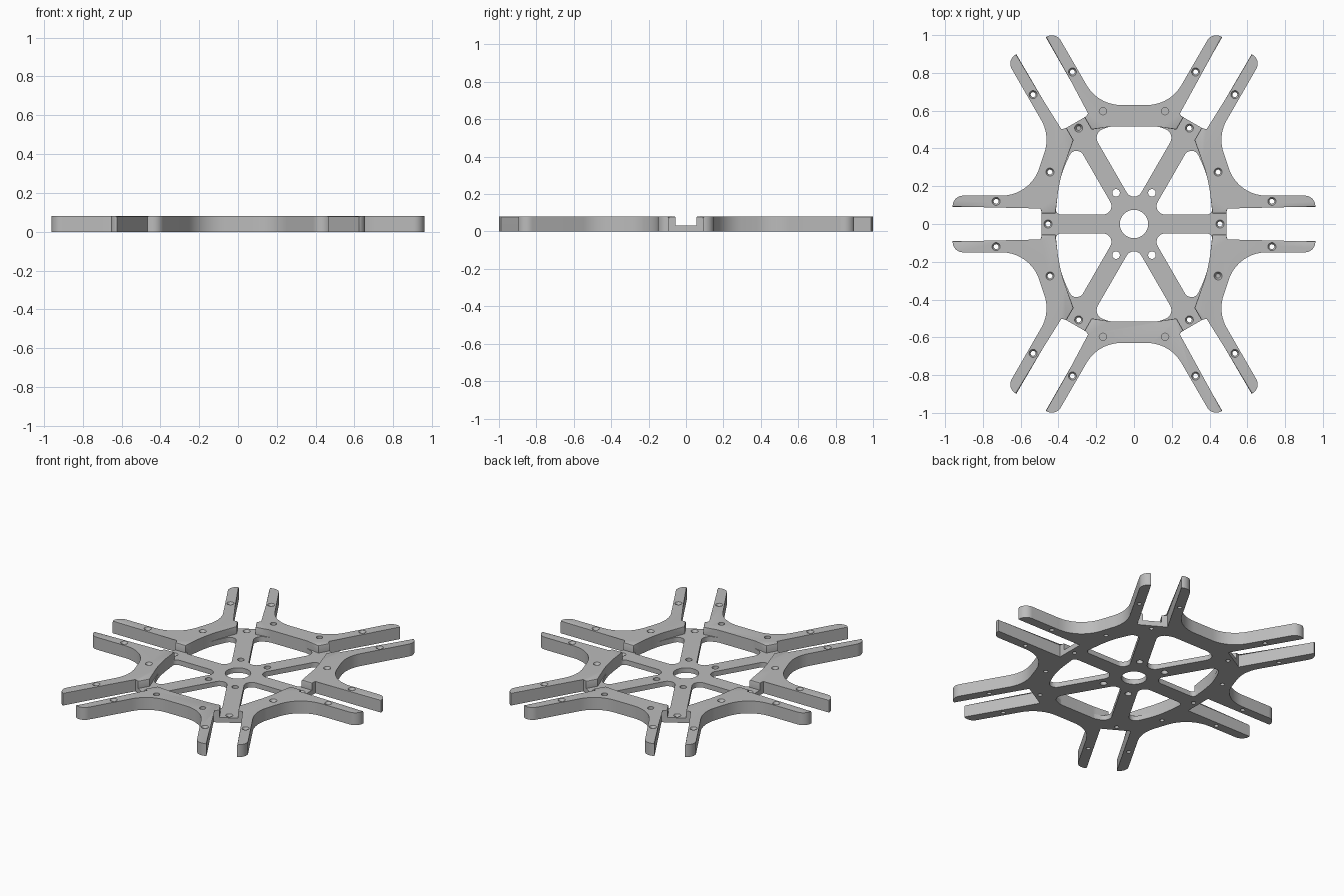
import bpy, bmesh, math
from mathutils import Vector, Matrix

if "Cube" in bpy.data.objects:
    bpy.data.objects.remove(bpy.data.objects["Cube"])

TOP, FLOOR = 0.08, 0.032            # full height, spoke height
PAD, REACH = 0.075, 0.47            # pad depth, arm length
R_SIDE, R_DIAG = 0.49, 0.62         # pad ends of the side and diagonal spokes

grey = bpy.data.materials.new("light_grey")
grey.use_nodes = True
grey.diffuse_color = (0.5, 0.5, 0.5, 1)
grey.node_tree.nodes["Principled BSDF"].inputs["Base Color"].default_value = (0.5, 0.5, 0.5, 1)


def spoke(deg, along, off):
    """Point given by distance along a spoke and offset to its left."""
    a = math.radians(deg)
    return Vector((along * math.cos(a) - off * math.sin(a),
                   along * math.sin(a) + off * math.cos(a)))


def fillet(corners, segs=10):
    """Round a closed polygon of (point, radius) corners."""
    out = []
    n = len(corners)
    for i, (p, r) in enumerate(corners):
        p = Vector(p)
        if r == 0:
            out.append(p)
            continue
        u = (Vector(corners[i - 1][0]) - p).normalized()
        v = (Vector(corners[(i + 1) % n][0]) - p).normalized()
        half = u.angle(v) / 2
        a = p + u * r / math.tan(half)
        c = p + (u + v).normalized() * r / math.sin(half)
        turn = math.pi - 2 * half
        if u.x * v.y - u.y * v.x > 0:
            turn = -turn
        for k in range(segs + 1):
            out.append(c + Matrix.Rotation(turn * k / segs, 2) @ (a - c))
    return out


def prism(bm, pts, z0, z1, bevel=0):
    """Extrude an outline, with an optional rounded edge round the top."""
    low = [bm.verts.new((p.x, p.y, z0)) for p in pts]
    high = [bm.verts.new((p.x, p.y, z1)) for p in pts]
    bm.faces.new(low[::-1])
    cap = bm.faces.new(high)
    for i in range(len(pts)):
        bm.faces.new((low[i - 1], low[i], high[i], high[i - 1]))
    if bevel:
        bmesh.ops.bevel(bm, geom=list(cap.edges), offset=bevel, segments=2,
                        profile=0.5, affect='EDGES')


def cone(bm, p, r0, r1, z0, z1, segs=24):
    bmesh.ops.create_cone(bm, cap_ends=True, segments=segs, radius1=r0, radius2=r1, depth=z1 - z0,
                          matrix=Matrix.Translation((p[0], p[1], (z0 + z1) / 2)))


def make(name, bm):
    bmesh.ops.recalc_face_normals(bm, faces=bm.faces)
    me = bpy.data.meshes.new(name)
    bm.to_mesh(me)
    bm.free()
    me.materials.append(grey)
    ob = bpy.data.objects.new(name, me)
    bpy.context.collection.objects.link(ob)
    return ob


def combine(target, other, op):
    mod = target.modifiers.new(op, 'BOOLEAN')
    mod.operation, mod.solver, mod.object = op, 'EXACT', other
    bpy.context.view_layer.objects.active = target
    bpy.ops.object.modifier_apply(modifier=mod.name)
    bpy.data.objects.remove(other)


def flip(pts, sx, sy):
    return [Vector((p[0] * sx, p[1] * sy)) for p in pts]


def arm(deg, r, side):
    """Notch and arm corners, from the inside of the frame out to the tip."""
    s = lambda a, o: spoke(deg, a, o * side)
    return [(s(r - PAD, 0.055), 0), (s(r, 0.055), 0), (s(r, 0.09), 0),
            (s(r + REACH, 0.09), 0), (s(r + REACH, 0.15), 0.055)]


QUADS = [(sx, sy) for sx in (1, -1) for sy in (1, -1)]

# End block: front and back of the frame, with two arms
end_block = fillet(
    arm(60, R_DIAG, 1) + [((0.19, 0.63), 0.21), ((-0.19, 0.63), 0.21)]
    + arm(120, R_DIAG, -1)[::-1]
    + [((-0.13, 0.515), 0.15), ((0.13, 0.515), 0.15)])

# Side block: one straight arm and one diagonal arm
side_block = fillet(
    arm(0, R_SIDE, 1) + [((0.55, 0.15), 0.21), ((0.444, 0.468), 0.21)]
    + arm(60, R_DIAG, -1)[::-1] + [((0.395, 0.24), 0.8)])

# Windows between the spokes
end_window = fillet([((0, 0.1), 0.045), (spoke(60, 0.53, 0.05), 0.05), ((0.12, 0.518), 0.15),
                     ((-0.12, 0.518), 0.15), (spoke(120, 0.53, -0.05), 0.05)])
side_window = fillet([(spoke(30, 0.1, 0), 0.045), ((0.418, 0.05), 0.03),
                      ((0.398, 0.24), 0.6), (spoke(60, 0.53, -0.05), 0.04)])

# Spoke plate
outline = []
for deg in range(0, 360, 60):
    r = R_SIDE if deg % 180 == 0 else R_DIAG
    outline += [spoke(deg, r, -0.07), spoke(deg, r, 0.07)]
bm = bmesh.new()
prism(bm, outline, 0, FLOOR)
frame = make("hexapod_frame", bm)

bm = bmesh.new()
for sy in (1, -1):
    prism(bm, flip(end_window, 1, sy), -0.1, 0.2)
for sx, sy in QUADS:
    prism(bm, flip(side_window, sx, sy), -0.1, 0.2)
combine(frame, make("window_cutter", bm), 'DIFFERENCE')

# Raised blocks with arms
bm = bmesh.new()
for sy in (1, -1):
    prism(bm, flip(end_block, 1, sy), 0, TOP, 0.008)
for sx, sy in QUADS:
    prism(bm, flip(side_block, sx, sy), 0, TOP, 0.008)
combine(frame, make("arm_blocks", bm), 'UNION')

# Screw holes: (position, height of the surface they start from)
screws = [((0.455, 0), FLOOR), ((-0.455, 0), FLOOR)]
for sx, sy in QUADS:
    spots = [(spoke(60, 0.586, 0), FLOOR), (spoke(0, 0.73, 0.12), TOP),
             (spoke(60, 0.86, 0.12), TOP), (spoke(60, 0.86, -0.12), TOP), ((0.445, 0.275), TOP)]
    screws += [(flip([p], sx, sy)[0], z) for p, z in spots]

# Through holes, hub bore and blind sockets
bm = bmesh.new()
cone(bm, (0, 0), 0.075, 0.075, -0.1, 0.2, 48)
for p, z in screws:
    cone(bm, p, 0.013, 0.013, -0.1, 0.2)
for sx, sy in QUADS:
    cone(bm, (0.095 * sx, 0.165 * sy), 0.02, 0.02, -0.1, 0.2)
    cone(bm, (0.165 * sx, 0.597 * sy), 0.019, 0.019, 0.04, 0.2)
combine(frame, make("hole_cutter", bm), 'DIFFERENCE')

# Countersinks
bm = bmesh.new()
for p, z in screws:
    cone(bm, p, 0.012, 0.022, z - 0.016, z + 0.001)
combine(frame, make("countersink_cutter", bm), 'DIFFERENCE')

bpy.ops.object.select_all(action='DESELECT')
frame.select_set(True)
bpy.context.view_layer.objects.active = frame
bpy.ops.object.shade_smooth_by_angle(angle=math.radians(30))
